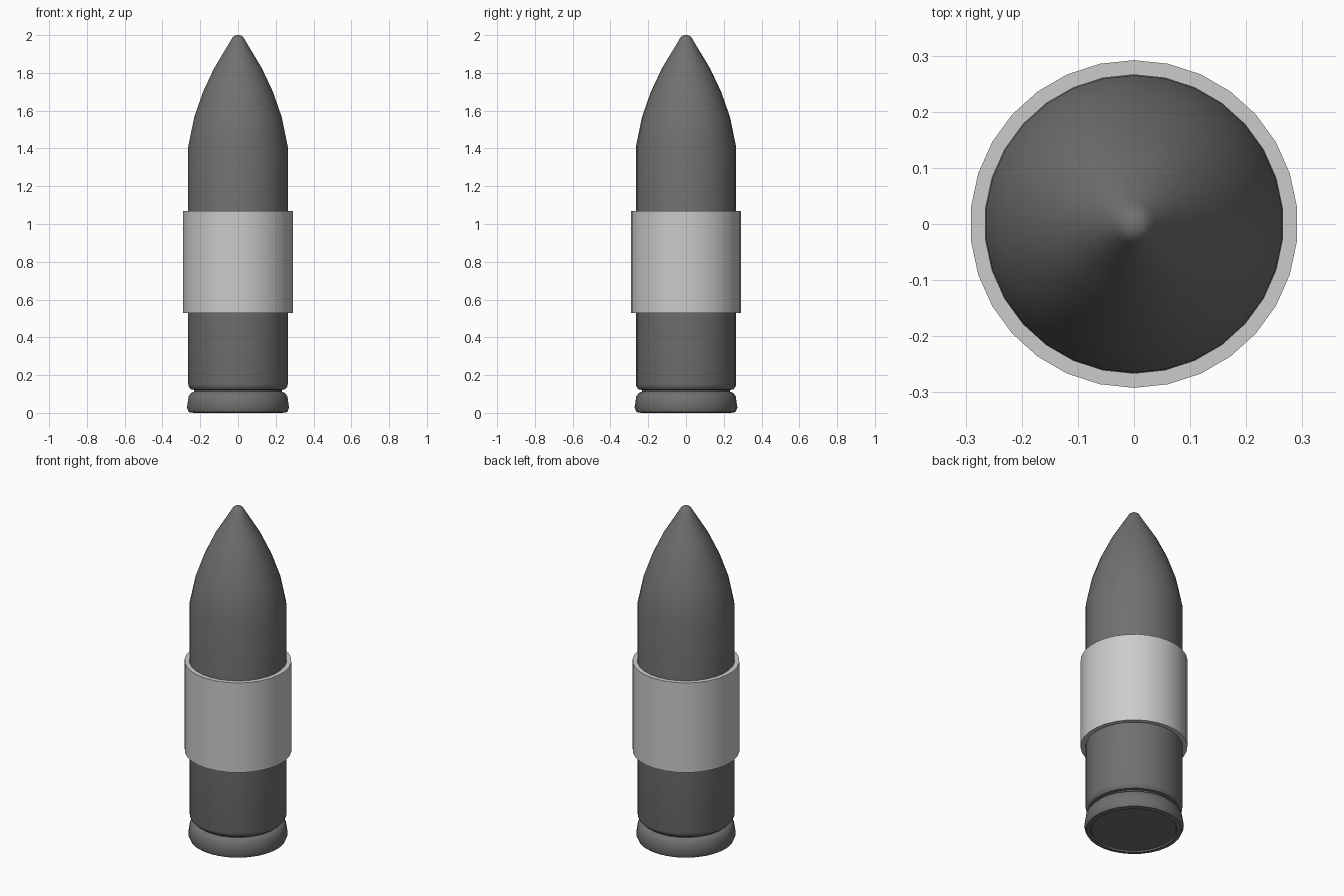
import bpy, bmesh, math

if "Cube" in bpy.data.objects:
    bpy.data.objects.remove(bpy.data.objects["Cube"])

SIDES = 30


def lathe(name, profile, closed=False, color=None):
    """Revolve an (r, z) profile around z; a corner points along +y."""
    bm = bmesh.new()
    verts = [bm.verts.new((0, r, z)) for r, z in profile]
    edges = [bm.edges.new(p) for p in zip(verts, verts[1:])]
    if closed:
        edges.append(bm.edges.new((verts[-1], verts[0])))
    bmesh.ops.spin(bm, geom=verts + edges, cent=(0, 0, 0), axis=(0, 0, 1),
                   angle=math.tau, steps=SIDES, use_duplicate=False)
    bmesh.ops.remove_doubles(bm, verts=bm.verts, dist=0.0005)
    bmesh.ops.recalc_face_normals(bm, faces=bm.faces)
    mesh = bpy.data.meshes.new(name)
    bm.to_mesh(mesh)
    bm.free()
    obj = bpy.data.objects.new(name, mesh)
    bpy.context.collection.objects.link(obj)
    if color:
        mat = bpy.data.materials.new(name + "_material")
        mat.diffuse_color = color
        mat.use_nodes = True
        mat.node_tree.nodes["Principled BSDF"].inputs["Base Color"].default_value = mat.diffuse_color
        mesh.materials.append(mat)
    bpy.ops.object.select_all(action='DESELECT')
    obj.select_set(True)
    bpy.context.view_layer.objects.active = obj
    bpy.ops.object.shade_smooth_by_angle(angle=math.radians(35))
    return obj


# Body: flat base, flared rim, groove, straight shaft, curved nose, blunt tip
lathe("body", [
    (0, 0.008), (0.232, 0.008), (0.236, 0), (0.262, 0.004), (0.272, 0.028),
    (0.263, 0.088), (0.25, 0.105), (0.234, 0.112), (0.234, 0.122),
    (0.25, 0.124), (0.262, 0.138), (0.265, 0.15), (0.265, 1.41),
    (0.233, 1.566), (0.186, 1.70), (0.127, 1.825), (0.038, 1.972),
    (0.028, 1.99), (0.014, 1.999), (0, 2.0)],
    color=(0.17, 0.163, 0.157, 1))

# Sleeve: plain tube wrapped around the shaft
lathe("sleeve", [(0.266, 0.53), (0.292, 0.53), (0.292, 1.07), (0.266, 1.07)],
      closed=True)
